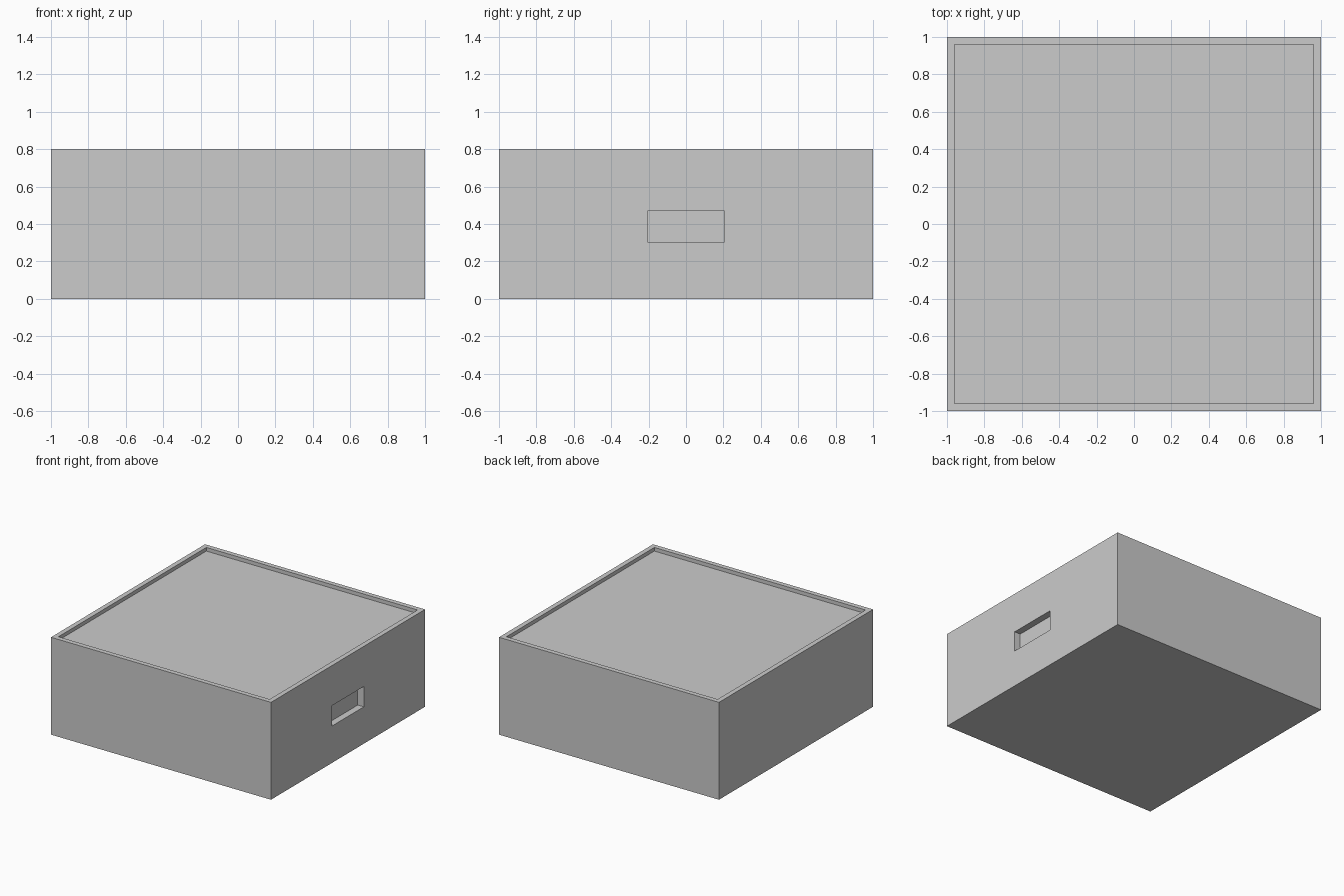
import bpy
import bmesh
from mathutils import Vector

default_cube = bpy.data.objects.get("Cube")
if default_cube:
    bpy.data.objects.remove(default_cube, do_unlink=True)

HEIGHT, RIM, RECESS, SLOT_DEPTH = 0.8, 0.04, 0.03, 0.055

grey = bpy.data.materials.new("light_grey")
grey.use_nodes = True
grey.diffuse_color = (0.6, 0.6, 0.6, 1)
grey.node_tree.nodes["Principled BSDF"].inputs["Base Color"].default_value = (0.6, 0.6, 0.6, 1)


def box(name, low, high):
    """Axis-aligned box between two corners."""
    low, high = Vector(low), Vector(high)
    bm = bmesh.new()
    bmesh.ops.create_cube(bm, size=1)
    bmesh.ops.scale(bm, vec=high - low, verts=bm.verts)
    bmesh.ops.translate(bm, vec=(low + high) / 2, verts=bm.verts)
    mesh = bpy.data.meshes.new(name)
    bm.to_mesh(mesh)
    bm.free()
    mesh.materials.append(grey)
    obj = bpy.data.objects.new(name, mesh)
    bpy.context.collection.objects.link(obj)
    return obj


def carve(target, cutter):
    """Subtract the cutter from the target, then discard the cutter."""
    cutter.hide_render = True
    mod = target.modifiers.new("carve", "BOOLEAN")
    mod.operation = "DIFFERENCE"
    mod.solver = "EXACT"
    mod.object = cutter
    bpy.context.view_layer.objects.active = target
    bpy.ops.object.modifier_apply(modifier=mod.name)
    bpy.data.objects.remove(cutter, do_unlink=True)


# Solid body
body = box("box_body", (-1, -1, 0), (1, 1, HEIGHT))

# Shallow recess that leaves a thin rim around the top
inner = 1 - RIM
carve(body, box("top_recess_cutter", (-inner, -inner, HEIGHT - RECESS), (inner, inner, HEIGHT + 0.1)))

# Hand slot in one side
carve(body, box("hand_slot_cutter", (1 - SLOT_DEPTH, -0.207, 0.303), (1.1, 0.205, 0.47)))
